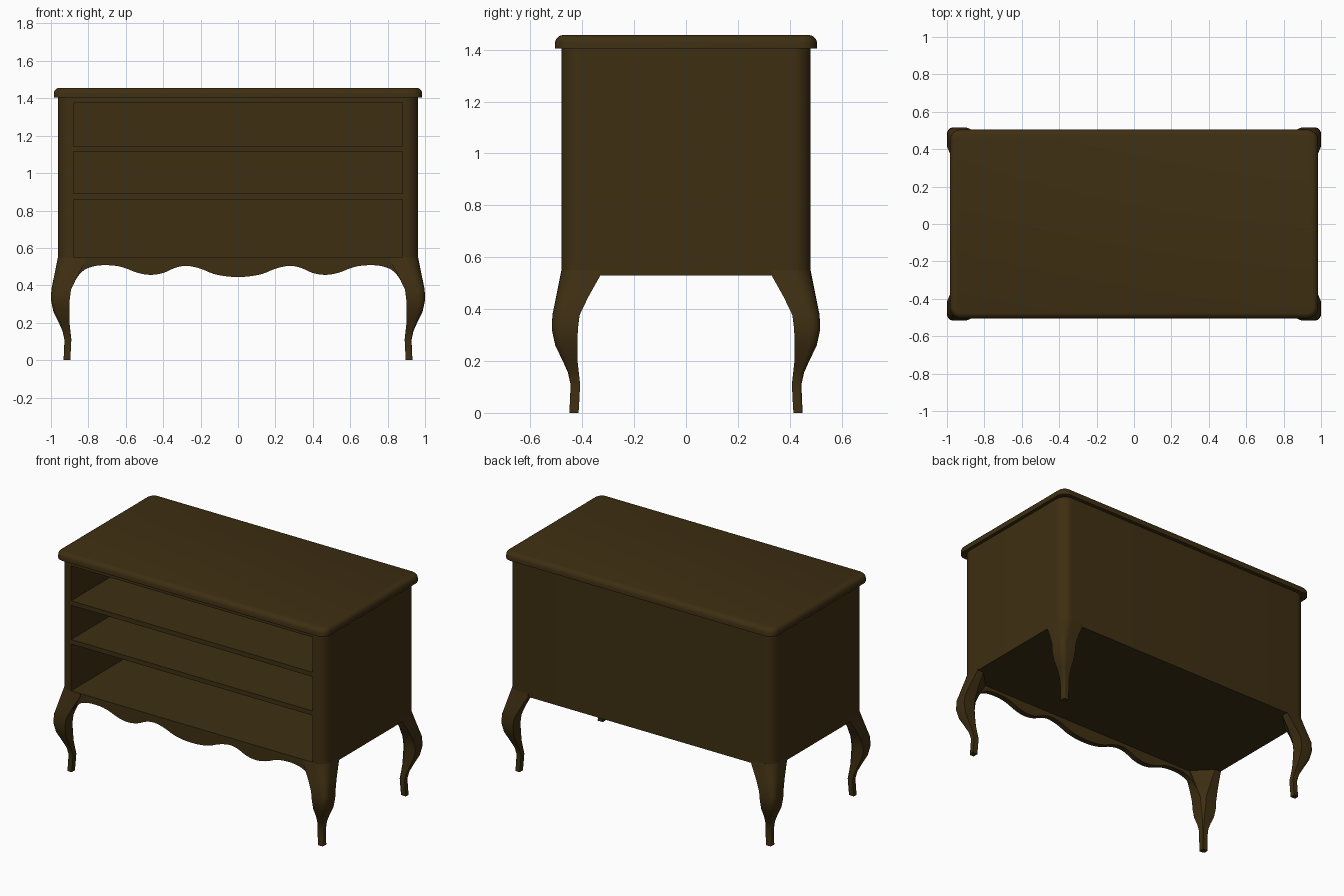
import bpy, bmesh, math
from mathutils import Vector

if "Cube" in bpy.data.objects:
    bpy.data.objects.remove(bpy.data.objects["Cube"])

wood = bpy.data.materials.new("dark walnut brown")
wood.diffuse_color = (0.048, 0.028, 0.006, 1)
wood.use_nodes = True
wood.node_tree.nodes["Principled BSDF"].inputs["Base Color"].default_value = wood.diffuse_color


def finish(name, bm, smooth=True):
    bmesh.ops.recalc_face_normals(bm, faces=bm.faces)
    mesh = bpy.data.meshes.new(name)
    bm.to_mesh(mesh)
    bm.free()
    ob = bpy.data.objects.new(name, mesh)
    bpy.context.collection.objects.link(ob)
    mesh.materials.append(wood)
    activate(ob)
    if smooth:
        bpy.ops.object.shade_smooth_by_angle(angle=math.radians(35))
    return ob


def activate(ob):
    bpy.ops.object.select_all(action='DESELECT')
    ob.select_set(True)
    bpy.context.view_layer.objects.active = ob


def loft(name, rings, smooth=True):
    """Skin a stack of equal-length closed rings and cap both ends."""
    bm = bmesh.new()
    vs = [[bm.verts.new(p) for p in r] for r in rings]
    n = len(vs[0])
    for a, b in zip(vs, vs[1:]):
        for i in range(n):
            j = (i + 1) % n
            bm.faces.new((a[i], a[j], b[j], b[i]))
    bm.faces.new(vs[0])
    bm.faces.new(vs[-1])
    return finish(name, bm, smooth)


def rounded_rect(hx, hy, r, z, seg=7):
    pts = []
    for k, (sx, sy) in enumerate(((1, 1), (-1, 1), (-1, -1), (1, -1))):
        for i in range(seg + 1):
            a = math.pi / 2 * (k + i / seg)
            pts.append((sx * (hx - r) + r * math.cos(a), sy * (hy - r) + r * math.sin(a), z))
    return pts


# Cabinet body with three open drawer bays
HX, HY, R = 0.963, 0.48, 0.07
body = loft("cabinet_body", [rounded_rect(HX, HY, R, z) for z in (0.53, 1.41)], False)
bm = bmesh.new()
for z0, z1 in ((0.552, 0.86), (0.89, 1.115), (1.145, 1.375)):
    box = bmesh.ops.create_cube(bm, size=1)["verts"]
    for v in box:
        v.co = (v.co.x * 1.76, -0.55 if v.co.y < 0 else 0.45, z1 if v.co.z > 0 else z0)
cutter = finish("bay_cutter", bm, False)
cutter.hide_render = True
activate(body)
mod = body.modifiers.new("bays", 'BOOLEAN')
mod.operation = 'DIFFERENCE'
mod.solver = 'EXACT'
mod.object = cutter
bpy.ops.object.modifier_apply(modifier=mod.name)
bpy.data.objects.remove(cutter)
bpy.ops.object.shade_smooth_by_angle(angle=math.radians(35))

# Overhanging top with rounded upper edge
loft("table_top", [rounded_rect(0.985 - d, 0.505 - d, 0.06 - d, z) for z, d in
                   ((1.405, 0), (1.427, 0), (1.438, 0.003), (1.447, 0.010),
                    (1.453, 0.018), (1.456, 0.028))])

# Cabriole legs: height, outer y, inner y, corner radius, inner chamfer ratio
LEG = [(0.0, 0.450, 0.414, 0.010, 0.95), (0.05, 0.447, 0.411, 0.010, 0.95),
       (0.11, 0.445, 0.408, 0.010, 0.95), (0.155, 0.455, 0.413, 0.014, 0.9),
       (0.20, 0.475, 0.418, 0.02, 0.9), (0.26, 0.504, 0.418, 0.03, 0.85),
       (0.32, 0.517, 0.417, 0.035, 0.8), (0.377, 0.515, 0.41, 0.038, 0.75),
       (0.446, 0.501, 0.377, 0.052, 0.5), (0.53, 0.484, 0.33, 0.068, 0.3),
       (0.55, 0.480, 0.33, 0.07, 0.3)]


def leg_ring(z, out, inn, r, k, sx, sy, seg=6):
    w = out - inn
    pts = [(w, 0)]
    for i in range(seg + 1):
        a = math.pi / 2 * i / seg
        pts.append((r - r * math.sin(a), r - r * math.cos(a)))
    pts += [(0, w), (k * w, w), (w, k * w)]
    return [(sx * (out + HX - HY - u), sy * (out - v), z) for u, v in pts]


for sx, side in ((-1, "left"), (1, "right")):
    for sy, end in ((-1, "front"), (1, "back")):
        loft(f"{end}_{side}_leg", [leg_ring(*row, sx, sy) for row in LEG])

# Scalloped front apron: half curve smoothed, then mirrored
CURVE = [(0.0, 0.445), (0.06, 0.448), (0.13, 0.461), (0.20, 0.489), (0.27, 0.504),
         (0.33, 0.496), (0.40, 0.466), (0.47, 0.456), (0.54, 0.468), (0.62, 0.498),
         (0.70, 0.508), (0.78, 0.500), (0.84, 0.468), (0.885, 0.40)]
half = []
for i in range(len(CURVE) - 1):
    p0 = Vector(CURVE[i - 1] if i else (-0.06, 0.448))
    p1, p2 = Vector(CURVE[i]), Vector(CURVE[i + 1])
    p3 = Vector(CURVE[min(i + 2, len(CURVE) - 1)])
    for s in range(3):
        t = s / 3
        half.append(0.5 * (2 * p1 + (p2 - p0) * t + (2 * p0 - 5 * p1 + 4 * p2 - p3) * t * t
                           + (3 * p1 - p0 - 3 * p2 + p3) * t ** 3))
half.append(Vector(CURVE[-1]))
edge = [(-p.x, p.y) for p in reversed(half[1:])] + [(p.x, p.y) for p in half]
loft_rings = []
for x, z in edge:
    loft_rings.append([(x, -0.48, z), (x, -0.445, z), (x, -0.445, 0.532), (x, -0.48, 0.532)])
loft("front_apron", loft_rings)
